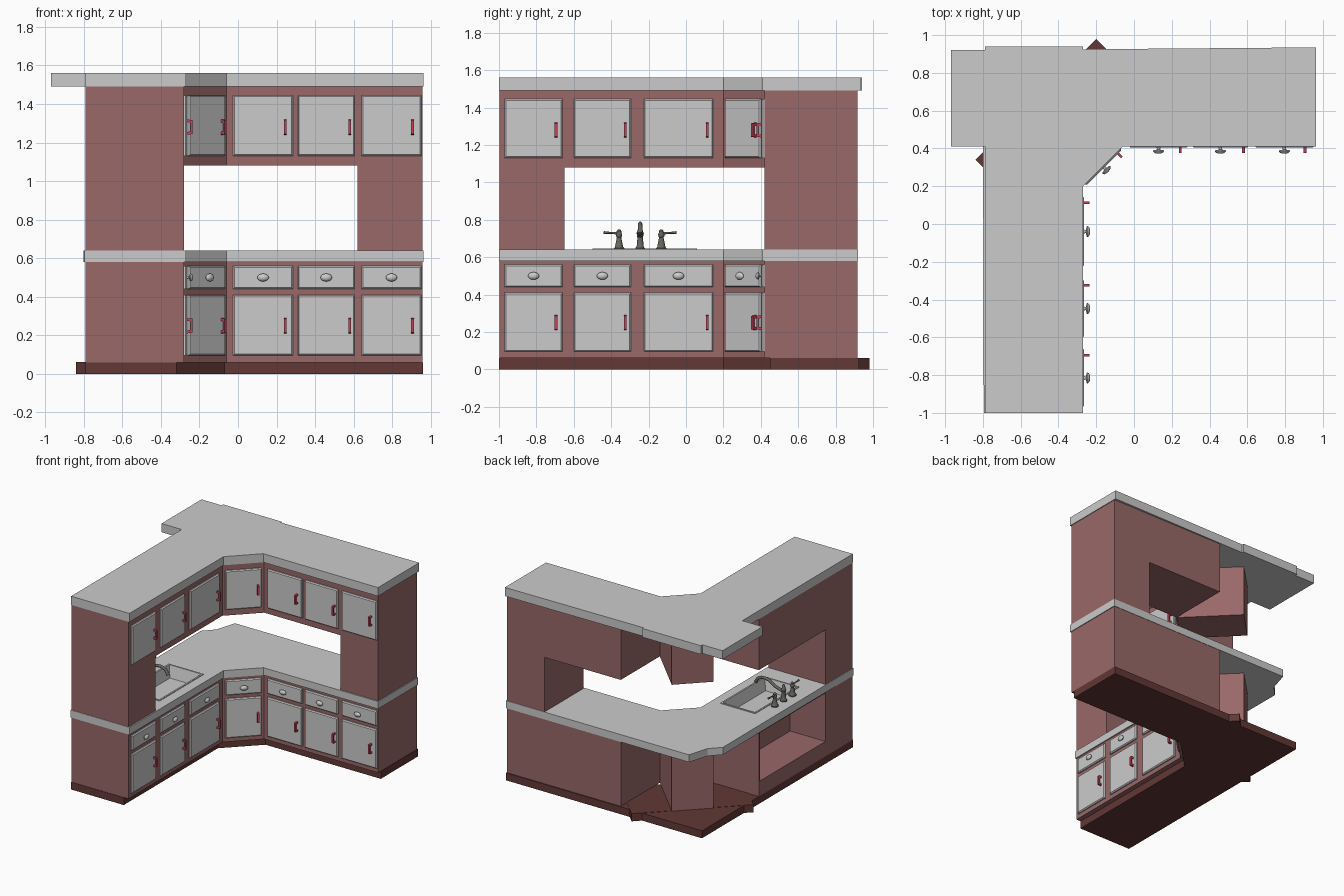
import bpy, bmesh, math
from mathutils import Matrix, Vector

if "Cube" in bpy.data.objects:
    bpy.data.objects.remove(bpy.data.objects["Cube"])


def material(name, rgb):
    m = bpy.data.materials.new(name)
    m.diffuse_color = (*rgb, 1)
    m.use_nodes = True
    m.node_tree.nodes["Principled BSDF"].inputs["Base Color"].default_value = m.diffuse_color
    return m


WOOD = material("wood", (0.32, 0.14, 0.14))
DARK = material("dark_wood", (0.12, 0.04, 0.035))
RED = material("red_pull", (0.60, 0.05, 0.10))
METAL = material("aged_metal", (0.13, 0.13, 0.11))
I = Matrix.Identity(4)


def finish(name, bm, mat=None, M=I, smooth=None):
    bmesh.ops.recalc_face_normals(bm, faces=bm.faces)
    me = bpy.data.meshes.new(name)
    bm.to_mesh(me)
    bm.free()
    me.transform(M)
    if smooth:
        me.shade_smooth()
        me.set_sharp_from_angle(angle=math.radians(smooth))
    if mat:
        me.materials.append(mat)
    ob = bpy.data.objects.new(name, me)
    bpy.context.collection.objects.link(ob)
    return ob


def prism(name, pts, vec, mat=None, M=I):
    """Extrude a planar 3D outline along vec."""
    bm = bmesh.new()
    f = bm.faces.new([bm.verts.new(p) for p in pts])
    r = bmesh.ops.extrude_face_region(bm, geom=[f])
    bmesh.ops.translate(bm, vec=vec, verts=[v for v in r["geom"] if isinstance(v, bmesh.types.BMVert)])
    return finish(name, bm, mat, M)


def slab(name, outline, z0, z1, mat=None, M=I):
    return prism(name, [(x, y, z0) for x, y in outline], (0, 0, z1 - z0), mat, M)


def box(name, x0, x1, y0, y1, z0, z1, mat=None, M=I):
    return slab(name, [(x0, y0), (x1, y0), (x1, y1), (x0, y1)], z0, z1, mat, M)


def lathe(name, prof, mat=None, M=I, steps=20):
    """Revolve (radius, height) points around z."""
    bm = bmesh.new()
    vs = [bm.verts.new((r, 0, z)) for r, z in prof]
    es = [bm.edges.new(p) for p in zip(vs, vs[1:])]
    bmesh.ops.spin(bm, geom=vs + es, cent=(0, 0, 0), axis=(0, 0, 1),
                   angle=math.tau, steps=steps, use_merge=True)
    bmesh.ops.remove_doubles(bm, verts=bm.verts, dist=1e-5)
    return finish(name, bm, mat, M, 40)


def tube(name, pts, radii, mat):
    cu = bpy.data.curves.new(name, "CURVE")
    cu.dimensions = "3D"
    cu.bevel_depth = 1.0
    cu.bevel_resolution = 3
    cu.use_fill_caps = True
    cu.resolution_u = 6
    s = cu.splines.new("BEZIER")
    s.bezier_points.add(len(pts) - 1)
    for b, p, r in zip(s.bezier_points, pts, radii):
        b.co, b.radius = p, r
        b.handle_left_type = b.handle_right_type = "AUTO"
    cu.materials.append(mat)
    ob = bpy.data.objects.new(name, cu)
    bpy.context.collection.objects.link(ob)


def cut(ob, cutter):
    m = ob.modifiers.new("cut", "BOOLEAN")
    m.operation, m.solver, m.object = "DIFFERENCE", "EXACT", cutter
    cutter.hide_render = cutter.hide_viewport = True


# Each run has a local frame: x along the front, -y out of the front, z up
BACK = Matrix.Translation((0, 0.42, 0))
LEFT = Matrix.Translation((-0.28, 0, 0)) @ Matrix.Rotation(math.pi / 2, 4, "Z")
DIAG = Matrix.Translation((-0.17, 0.31, 0)) @ Matrix.Rotation(math.pi / 4, 4, "Z")


def carcass(name, end, inner, col, depth, M):
    """C-shaped cabinet body: base, tall end column, wall unit."""
    p = [(end, .06), (inner, .06), (inner, .585), (col, .585),
         (col, 1.08), (inner, 1.08), (inner, 1.49), (end, 1.49)]
    return prism(name, [(x, 0, z) for x, z in p], (0, depth, 0), WOOD, M)


carcass("back_run_body", 0.957, -0.06, 0.62, 0.497, BACK)
left_body = carcass("left_run_body", -0.997, 0.20, -0.65, 0.51, LEFT)
for n, z0, z1 in (("corner_base_body", .06, .585), ("corner_wall_body", 1.08, 1.49)):
    box(n, -.155, .155, 0, .5, z0, z1, WOOD, DIAG)

# Plinth with recessed toe kick, and the rotated corner plinth
slab("plinth", [(-.79, -1), (-.32, -1), (-.32, .2), (-.07, .45), (.96, .45),
                (.96, .925), (-.79, .925)], 0, .06, DARK)
box("corner_plinth", -.4525, .4525, .1, .495, 0, .062, DARK, DIAG)

# Counter and top slab
front = [(-.27, .2), (-.06, .41)]
counter = slab("counter", [(-.795, -1), (-.27, -1), *front, (.963, .41), (.963, .92),
                           (-.67, .92), (-.72, .755), (-.80, .67)], .58, .64)
slab("top_slab", [(-.97, .41), (-.79, .41), (-.79, -1), (-.27, -1), *front, (.963, .41),
                  (.963, .935), (-.27, .925), (-.27, .94), (-.79, .94), (-.79, .92),
                  (-.97, .92)], 1.49, 1.56)

# Sink opening and open niche under the sink
hole = box("sink_cutter", -.655, -.355, -.495, .055, .535, .70)
cut(counter, hole)
cut(left_body, hole)
cut(left_body, box("niche_cutter", -.9, -.475, -.65, .185, .18, .57))

# Sink basin
bm = bmesh.new()
bmesh.ops.create_cube(bm, size=1, matrix=Matrix.Translation((-.505, -.22, .588))
                      @ Matrix.Diagonal((.31, .56, .116, 1)))
top = max(bm.faces, key=lambda f: f.calc_center_median().z)
bmesh.ops.inset_region(bm, faces=[top], thickness=.018)
bmesh.ops.inset_region(bm, faces=[top], thickness=.03, depth=0)
bmesh.ops.translate(bm, vec=(0, 0, -.095), verts=top.verts)
finish("sink_basin", bm)


def front_panel(name, u, w, z0, z1, M):
    """Door or drawer front with a chamfered raised face."""
    ob = box(name, u - w / 2, u + w / 2, -.008, .004, z0, z1, None, M)
    bm = bmesh.new()
    bm.from_mesh(ob.data)
    out = M.to_3x3() @ Vector((0, -1, 0))
    f = max(bm.faces, key=lambda f: f.calc_center_median().dot(out))
    bmesh.ops.inset_region(bm, faces=[f], thickness=.010, depth=.008)
    bm.to_mesh(ob.data)
    bm.free()


def pull(name, u, z, M):
    p = [(0, -.04), (.03, -.036), (.03, .036), (0, .04),
         (0, .026), (.019, .022), (.019, -.022), (0, -.026)]
    prism(name, [(u - .007, -.014 - w, z + h) for w, h in p], (.014, 0, 0), RED, M)


KNOB = [(0, 0), (.010, 0), (.008, .012), (.026, .015), (.030, .020),
        (.024, .028), (.012, .033), (0, .034)]


def unit(tag, u, w, pull_u, M):
    """Drawer, base door and wall door stacked on one bay."""
    front_panel(tag + "_wall_door", u, w, 1.13, 1.445, M)
    front_panel(tag + "_base_door", u, w, .095, .41, M)
    front_panel(tag + "_drawer", u, w, .44, .56, M)
    pull(tag + "_wall_pull", pull_u, 1.28, M)
    pull(tag + "_base_pull", pull_u, .25, M)
    k = (M @ Matrix.Translation((u, -.014, .50)) @ Matrix.Rotation(math.pi / 2, 4, "X")
         @ Matrix.Diagonal((1, .68, 1, 1)))
    lathe(tag + "_knob", KNOB, None, k, 16)


for i, (a, b, h) in enumerate([(-.025, .285, .245), (.31, .605, .58), (.64, .952, .905)]):
    unit(f"back_{i}", (a + b) / 2, b - a, h, BACK)
for i, (a, b, h) in enumerate([(-.97, -.66, -.695), (-.60, -.295, -.325), (-.225, .145, .113)]):
    unit(f"left_{i}", (a + b) / 2, b - a, h, LEFT)
unit("corner", 0, .27, .105, DIAG)

# Faucet: two lever taps and a spout
TAP = [(0, 0), (.028, 0), (.028, .008), (.022, .014), (.017, .04), (.012, .065),
       (.016, .072), (.017, .082), (.012, .092), (.013, .10), (.006, .108), (0, .109)]
FX, FY, FZ = -.70, -.245, .64
for n, s in (("left", -1), ("right", 1)):
    y = FY + s * .113
    lathe(n + "_tap", TAP, METAL, Matrix.Translation((FX, y, FZ)))
    tube(n + "_lever", [(FX, y, .727), (FX, y + s * .045, .730), (FX, y + s * .082, .732)],
         (.008, .005, .008), METAL)
SPOUT = [(0, 0), (.026, 0), (.026, .008), (.019, .016), (.015, .06), (.017, .08),
         (.020, .088), (.014, .10), (.010, .125), (.005, .132), (0, .133)]
lathe("spout_column", SPOUT, METAL, Matrix.Translation((FX, FY, FZ)))
tube("spout", [(FX, FY, .715), (FX + .07, FY, .735), (FX + .15, FY, .776),
               (FX + .22, FY, .765), (FX + .25, FY, .725)],
     (.013, .012, .012, .012, .014), METAL)
